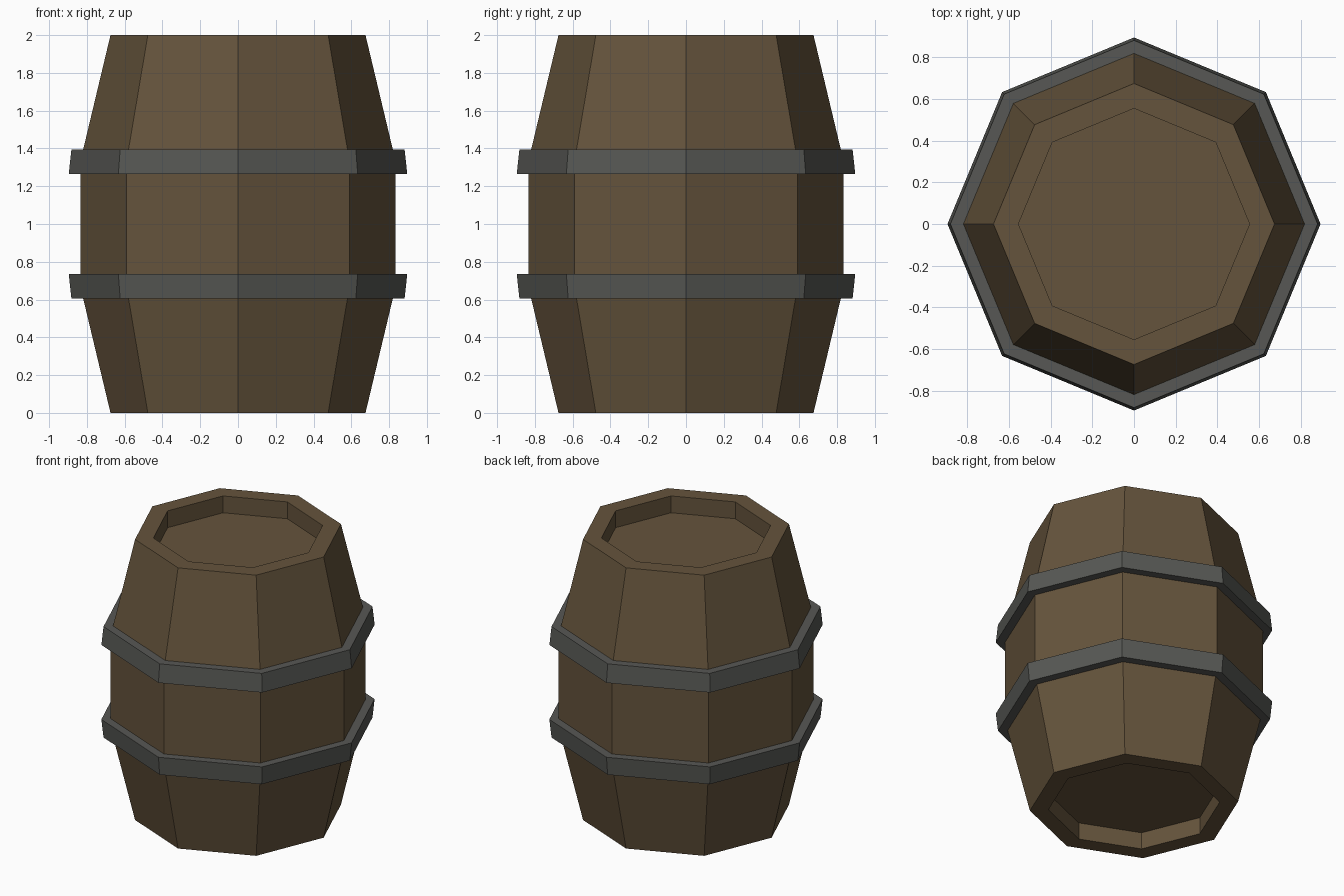
import bpy, bmesh, math

if "Cube" in bpy.data.objects:
    bpy.data.objects.remove(bpy.data.objects["Cube"])

SIDES = 8


def material(name, rgb):
    m = bpy.data.materials.new(name)
    m.diffuse_color = (*rgb, 1)
    m.use_nodes = True
    m.node_tree.nodes["Principled BSDF"].inputs["Base Color"].default_value = m.diffuse_color
    return m


wood = material("brown wood", (0.130, 0.088, 0.045))
iron = material("dark iron", (0.095, 0.097, 0.089))


def lathe(name, profile, mat, closed=False):
    """Revolve (radius, z) points into a flat-sided solid with corners on the axes."""
    bm = bmesh.new()
    rings = []
    for r, z in profile:
        rings.append([bm.verts.new((r * math.cos(a), r * math.sin(a), z))
                      for a in (2 * math.pi * i / SIDES for i in range(SIDES))])
    pairs = list(zip(rings, rings[1:]))
    if closed:
        pairs.append((rings[-1], rings[0]))
    else:
        bm.faces.new(rings[0])
        bm.faces.new(rings[-1])
    for a, b in pairs:
        for i in range(SIDES):
            j = (i + 1) % SIDES
            bm.faces.new((a[i], a[j], b[j], b[i]))
    bmesh.ops.recalc_face_normals(bm, faces=bm.faces)
    mesh = bpy.data.meshes.new(name)
    bm.to_mesh(mesh)
    bm.free()
    mesh.materials.append(mat)
    ob = bpy.data.objects.new(name, mesh)
    bpy.context.collection.objects.link(ob)
    return ob


# Barrel body with a recessed head at each end
half = [(0.555, 0.12), (0.555, 0), (0.675, 0), (0.835, 0.67)]
lathe("barrel_body", half + [(r, 2 - z) for r, z in reversed(half)], wood)

# Two tapered hoops, mirrored about mid height
hoop = [(0.79, 0.605), (0.882, 0.605), (0.896, 0.735), (0.81, 0.735)]
lathe("lower_hoop", hoop, iron, closed=True)
lathe("upper_hoop", [(r, 2 - z) for r, z in hoop], iron, closed=True)
